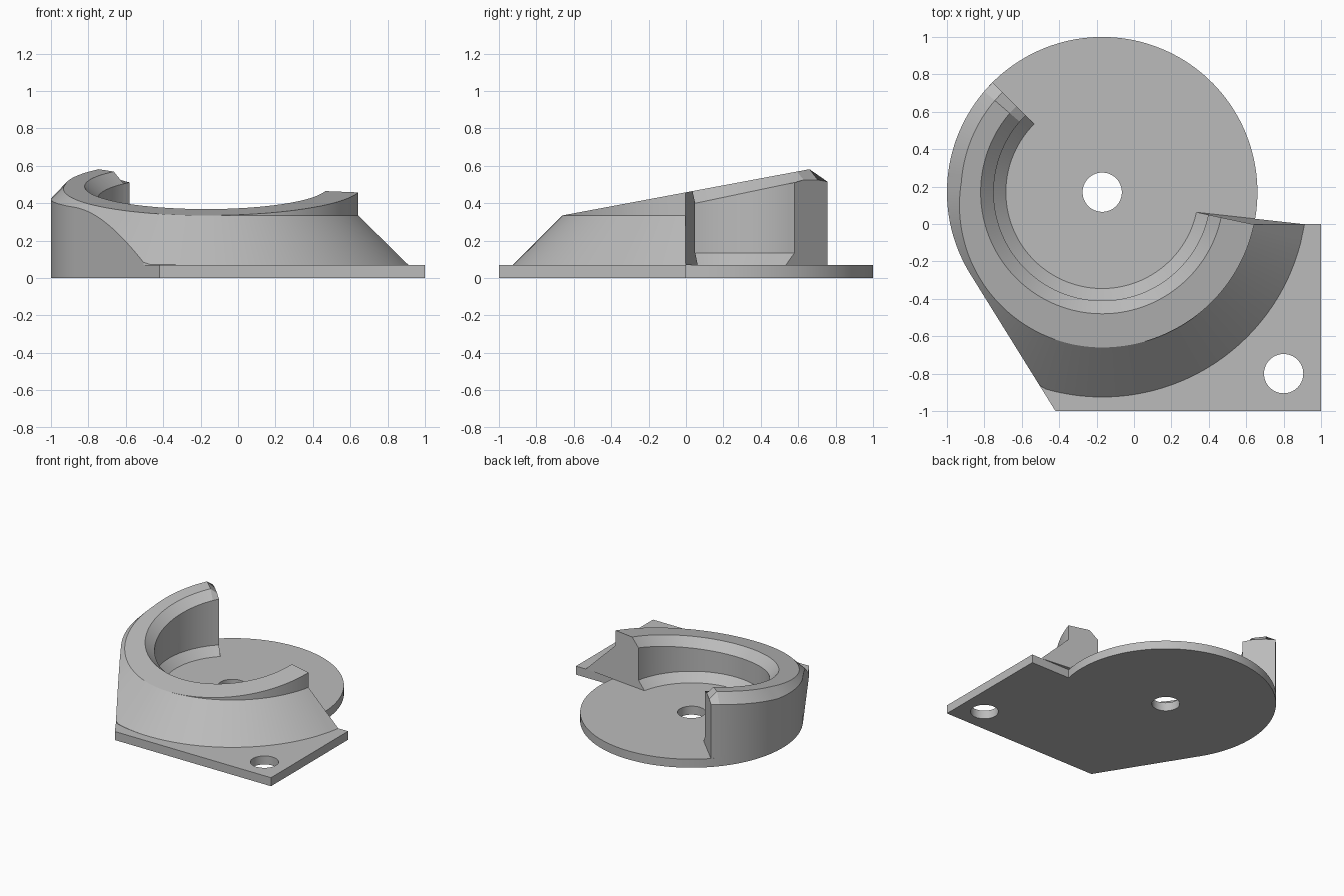
import bpy, bmesh
from math import sin, cos, radians, degrees, acos, atan2, hypot

cube = bpy.data.objects.get("Cube")
if cube:
    bpy.data.objects.remove(cube)

CX, CY, RAD = -0.17, 0.17, 0.83      # disc centre and radius
PLATE = 0.07                         # plate thickness
SKIRT = 1.095                        # foot radius of the sloping skirt
CORNER = (-0.42, -1.0)               # corner where the tangent side starts

dx, dy = CX - CORNER[0], CY - CORNER[1]
# Angles run clockwise from the front (-y) towards -x
TANGENT = degrees(atan2(-(CORNER[0] - CX), dy) + acos(RAD / hypot(dx, dy)))

grey = bpy.data.materials.new("plain grey")
grey.use_nodes = True
grey.diffuse_color = (0.5, 0.5, 0.5, 1)
grey.node_tree.nodes["Principled BSDF"].inputs["Base Color"].default_value = (0.5, 0.5, 0.5, 1)


def polar(r, a, z):
    a = radians(a)
    return (CX - r * sin(a), CY - r * cos(a), z)


def finish(bm, name):
    bmesh.ops.remove_doubles(bm, verts=bm.verts, dist=0.0002)
    bmesh.ops.recalc_face_normals(bm, faces=bm.faces)
    mesh = bpy.data.meshes.new(name)
    bm.to_mesh(mesh)
    bm.free()
    mesh.materials.append(grey)
    obj = bpy.data.objects.new(name, mesh)
    bpy.context.collection.objects.link(obj)
    return obj


def smooth(obj):
    bpy.ops.object.select_all(action='DESELECT')
    obj.select_set(True)
    bpy.context.view_layer.objects.active = obj
    bpy.ops.object.shade_smooth_by_angle(angle=radians(25))


# Base plate: disc joined to a corner flange
bm = bmesh.new()
steps = 96
end = 281.8
outline = [polar(RAD, TANGENT + (end - TANGENT) * i / steps, 0) for i in range(steps + 1)]
outline += [(1, 0, 0), (1, -1, 0), (*CORNER, 0)]
face = bm.faces.new([bm.verts.new(p) for p in outline])
top = bmesh.ops.extrude_face_region(bm, geom=[face])
for v in top["geom"]:
    if isinstance(v, bmesh.types.BMVert):
        v.co.z = PLATE
plate = finish(bm, "base_plate")

# Pivot hole and screw hole
for name, x, y in (("pivot_hole", CX, CY), ("screw_hole", 0.8, -0.8)):
    bm = bmesh.new()
    bmesh.ops.create_cone(bm, cap_ends=True, segments=64, radius1=0.105, radius2=0.105, depth=1)
    bmesh.ops.translate(bm, verts=bm.verts, vec=(x, y, 0))
    cutter = finish(bm, name + "_cutter")
    cut = plate.modifiers.new(name, 'BOOLEAN')
    cut.operation = 'DIFFERENCE'
    cut.solver = 'EXACT'
    cut.object = cutter
    bpy.context.view_layer.objects.active = plate
    bpy.ops.object.modifier_apply(modifier=name)
    bpy.data.objects.remove(cutter)
smooth(plate)


# Curved wall with a sloping rim and a flared skirt
def rim(r, a):
    return 0.335 + 0.187 * (polar(r, a, 0)[1] - CY + RAD)


def reach(a):
    if a >= TANGENT:
        return RAD
    return min(SKIRT, RAD / max(0.1, cos(radians(a - TANGENT))))


def section(a):
    edge, foot = RAD, SKIRT
    lip = rim(0.65, a)
    knee_r, knee_z, foot_z = RAD, 0.335, PLATE
    if a > 0:
        edge = RAD - min(0.075, 0.07 * (1 - cos(radians(a))))
        foot = reach(a)
        peak = rim(edge, a) + edge
        knee_z, foot_z = peak - knee_r, max(PLATE, peak - foot)
    pts = [(0.515, PLATE), (0.58, 0.135), (0.58, lip - 0.065), (0.65, lip),
           (edge, rim(edge, a)), (knee_r, knee_z), (foot, foot_z), (foot, PLATE)]
    if a > 134:      # bevelled tall end
        pts = [(r, min(z, 0.525)) for r, z in pts]
    flare = 3 if a < -77 else 0
    return [polar(r, a - flare * max(0, r - RAD) / (SKIRT - RAD), z) for r, z in pts]


angles = [-78 + 2 * i for i in range(105)] + [130.5, 135]
bm = bmesh.new()
rings = [[bm.verts.new(p) for p in section(a)] for a in angles]
n = len(rings[0])
for one, two in zip(rings, rings[1:]):
    for i in range(n):
        j = (i + 1) % n
        bm.faces.new((one[i], one[j], two[j], two[i]))
bm.faces.new(rings[0])
bm.faces.new(rings[-1][::-1])
smooth(finish(bm, "curved_wall"))
